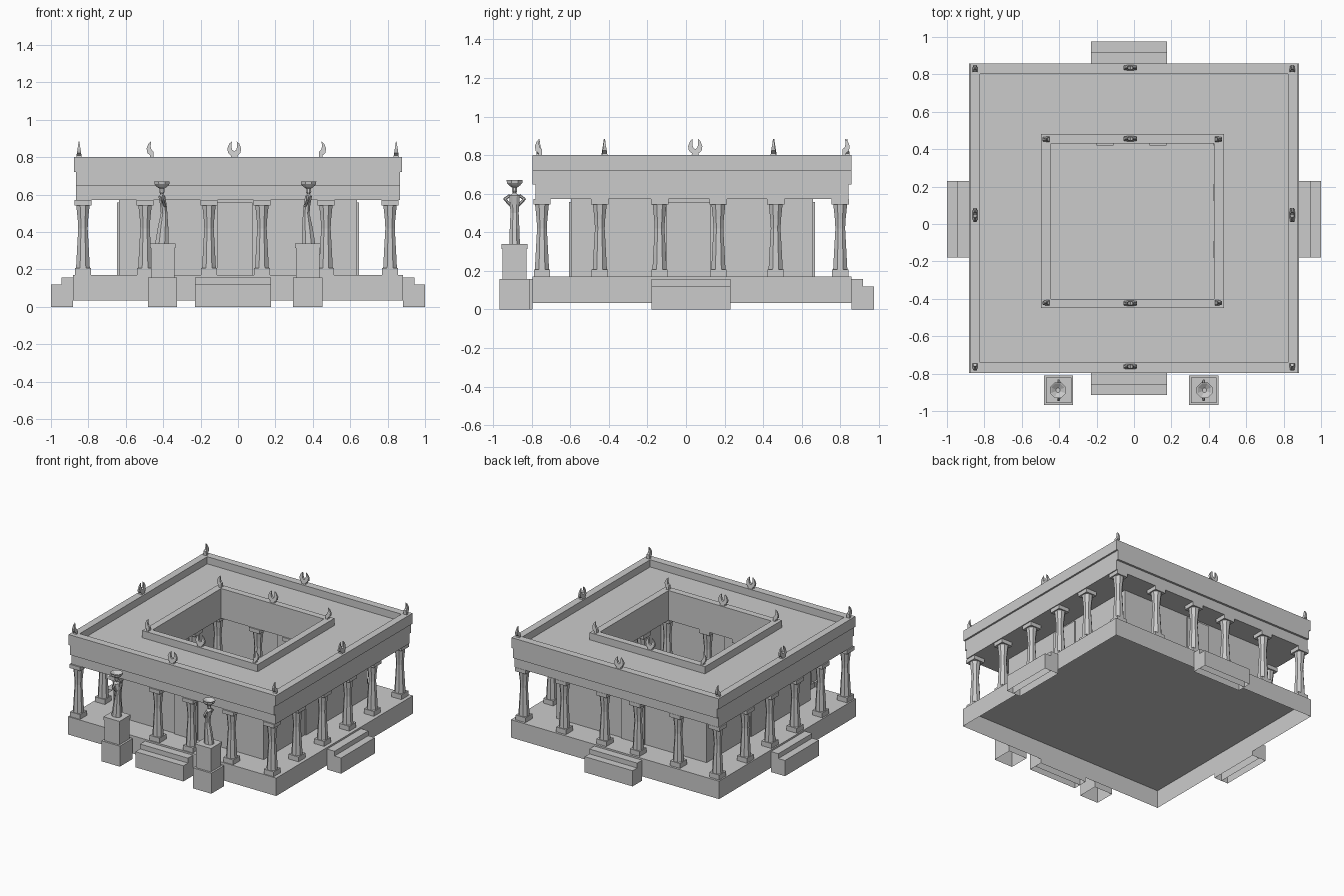
import bpy, bmesh, math
from mathutils import Vector

if "Cube" in bpy.data.objects:
    bpy.data.objects.remove(bpy.data.objects["Cube"])

CY = 0.031            # building centre in y
HX, HY = 0.882, 0.828  # building half sizes


def finish(name, bm):
    bmesh.ops.recalc_face_normals(bm, faces=bm.faces[:])
    me = bpy.data.meshes.new(name)
    bm.to_mesh(me)
    bm.free()
    ob = bpy.data.objects.new(name, me)
    bpy.context.collection.objects.link(ob)
    return ob


def add_box(bm, x0, x1, y0, y1, z0, z1, open_bottom=False):
    vs = bmesh.ops.create_cube(bm, size=1)['verts']
    for v in vs:
        v.co = Vector((x1 if v.co.x > 0 else x0, y1 if v.co.y > 0 else y0, z1 if v.co.z > 0 else z0))
    if open_bottom:
        low = [f for f in vs[0].link_faces[:] + [f for v in vs for f in v.link_faces]
               if all(abs(v.co.z - z0) < 1e-6 for v in f.verts)]
        bmesh.ops.delete(bm, geom=list(set(low)), context='FACES_ONLY')


def box(name, *args, **kw):
    bm = bmesh.new()
    add_box(bm, *args, **kw)
    return finish(name, bm)


def frame(name, outer, inner, z0, z1):
    """Rectangular ring; outer and inner are (x0, x1, y0, y1)."""
    bm = bmesh.new()
    rings = []
    for (a, b, c, d), z in ((outer, z0), (outer, z1), (inner, z1), (inner, z0)):
        rings.append([bm.verts.new(p) for p in ((a, c, z), (b, c, z), (b, d, z), (a, d, z))])
    for i in range(4):
        r, s = rings[i], rings[(i + 1) % 4]
        for j in range(4):
            bm.faces.new((r[j], r[(j + 1) % 4], s[(j + 1) % 4], s[j]))
    return finish(name, bm)


def rect(hx, hy):
    return (-hx, hx, CY - hy, CY + hy)


def add_loft(bm, sections, n=8, at=(0, 0), flip=1):
    """Stack of ellipses given as (z, x offset, x radius, y radius)."""
    rings = []
    for z, cx, rx, ry in sections:
        rings.append([bm.verts.new((at[0] + flip * (cx + rx * math.cos(t)), at[1] + ry * math.sin(t), z))
                      for t in [(k + .5) * 2 * math.pi / n for k in range(n)]])
    for r, s in zip(rings, rings[1:]):
        for j in range(n):
            bm.faces.new((r[j], r[(j + 1) % n], s[(j + 1) % n], s[j]))
    bm.faces.new(rings[0])
    bm.faces.new(rings[-1])


# platform, hollow underneath
box("platform", *rect(HX, HY), 0.033, 0.17, open_bottom=True)

# two-tread steps on all four sides
f, b = CY - HY, CY + HY
for tag, z, d in (("lower", 0.12, 0.116), ("upper", 0.157, 0.06)):
    box("front_step_" + tag, -0.23, 0.176, f - d, f, 0, z, open_bottom=True)
    box("back_step_" + tag, -0.23, 0.176, b, b + d, 0, z, open_bottom=True)
    box("left_step_" + tag, -HX - d - .002, -HX, -0.18, 0.23, 0, z, open_bottom=True)
    box("right_step_" + tag, HX, HX + d + .002, -0.18, 0.23, 0, z, open_bottom=True)

# inner hall walls with shallow door panels
frame("hall_walls", rect(0.636, 0.628), rect(0.616, 0.608), 0.17, 0.575)
bm = bmesh.new()
for s in (-1, 1):
    y = sorted((CY + s * 0.60, CY + s * 0.638))
    x = sorted((s * 0.61, s * 0.646))
    add_box(bm, -0.113, 0.078, *y, 0.17, 0.557)
    add_box(bm, *x, -0.1, 0.128, 0.17, 0.557)
finish("door_panels", bm)

# outer colonnade and courtyard columns
xs = (-0.829, -0.497, -0.155, 0.128, 0.47, 0.813)
ys = (-0.747, -0.447, -0.137, 0.168, 0.465, 0.80)
spots = []
for i, x in enumerate(xs):
    for j, y in enumerate(ys):
        outer = i in (0, 5) or j in (0, 5)
        court = not outer and (i in (1, 4) or j in (1, 4))
        if outer or court:
            spots.append((x, y))
shaft = [(0.205, .038), (0.30, .033), (0.42, .026), (0.47, .029), (0.545, .037)]
for x, y in spots:
    bm = bmesh.new()
    add_box(bm, x - .042, x + .042, y - .042, y + .042, 0.17, 0.207)
    add_loft(bm, [(z, 0, r * 1.05, r * 1.05) for z, r in shaft], at=(x, y))
    add_box(bm, x - .045, x + .045, y - .045, y + .045, 0.543, 0.572)
    finish("column", bm)

# roof slab, beams, parapet and courtyard curb
opening = (-0.444, 0.428, -0.40, 0.43)
frame("roof_slab", rect(0.83, 0.776), opening, 0.572, 0.745)
frame("architrave", rect(0.865, 0.812), rect(0.82, 0.767), 0.572, 0.72)
frame("parapet", rect(HX - .004, HY), rect(0.823, 0.772), 0.72, 0.80)
bm = bmesh.new()
add_box(bm, -0.865, 0.865, f, f + .05, 0.647, 0.73)
add_box(bm, -0.865, 0.865, b - .05, b, 0.647, 0.73)
finish("frieze_band", bm)
frame("courtyard_curb", (-0.497, 0.481, -0.45, 0.48), opening, 0.74, 0.80)

# horned roof ornaments: whole at side centres, halves at corners
HALF = [(0, 0), (.02, 0), (.017, .012), (.033, .026), (.037, .05), (.027, .075), (.013, .088),
        (.015, .06), (.011, .043), (0, .034)]


def ornament(name, x, y, along, sides):
    bm = bmesh.new()
    for s in sides:
        shift = 0 if len(sides) == 2 else -0.018
        layers = []
        for t in (-1, 1):
            row = []
            for u, z in HALF:
                a, c = s * (u + shift), t * .015 * (1 - z / .1)
                off = (a, c) if along == 'x' else (c, a)
                row.append(bm.verts.new((x + off[0], y + off[1], 0.797 + z)))
            layers.append(row)
        n = len(HALF)
        bm.faces.new(layers[0])
        bm.faces.new(layers[1])
        for i in range(n):
            k = (i + 1) % n
            bm.faces.new((layers[0][i], layers[0][k], layers[1][k], layers[1][i]))
    finish(name, bm)


for y in (-0.762, -0.424, 0.456, 0.835):
    ornament("centre_ornament", -0.02, y, 'x', (-1, 1))
for x in (-0.85, 0.846):
    ornament("side_ornament", x, 0.048, 'y', (-1, 1))
    for y, s in ((-0.765, -1), (0.83, 1)):
        ornament("corner_ornament", x, y, 'y', (s,))
for x, s in ((-0.47, -1), (0.452, 1)):
    for y in (-0.422, 0.453):
        ornament("curb_ornament", x, y, 'x', (s,))

# two robed statues carrying bowls, on pedestals beside the front steps
BODY = [(.338, 0, .039, .03), (.42, .006, .031, .027), (.50, .012, .019, .023), (.545, .008, .019, .026),
        (.59, 0, .02, .03), (.603, 0, .009, .01), (.615, 0, .016, .015), (.64, 0, .012, .012)]
BOWL = [(.632, 0, .014, .014), (.642, 0, .03, .03), (.656, 0, .043, .043), (.67, 0, .045, .045),
        (.668, 0, .038, .038), (.65, 0, .012, .012)]
for px, flip in ((-0.403, 1), (0.373, -1)):
    py = -0.889
    bm = bmesh.new()
    for h, z0, z1 in ((.078, 0, .157), (.063, .157, .316), (.068, .314, .34)):
        add_box(bm, px - h, px + h, py - h, py + h, z0, z1, open_bottom=(z0 == 0))
    finish("pedestal", bm)
    bm = bmesh.new()
    add_loft(bm, BODY, at=(px - flip * .004, py), flip=flip)
    for s in (-1, 1):  # bent arms
        pts = [Vector((0, s * .026, .59)), Vector((0, s * .051, .573)), Vector((flip * .012, s * .022, .54))]
        for p, q in zip(pts, pts[1:]):
            d = q - p
            m = d.to_track_quat('Z', 'Y').to_matrix().to_4x4()
            m.translation = (p + q) / 2 + Vector((px, py, 0))
            bmesh.ops.create_cone(bm, cap_ends=True, segments=6, radius1=.008, radius2=.007,
                                  depth=d.length + .006, matrix=m)
    finish("statue", bm)
    bm = bmesh.new()
    add_loft(bm, BOWL, at=(px - flip * .004, py))
    finish("bowl", bm)
